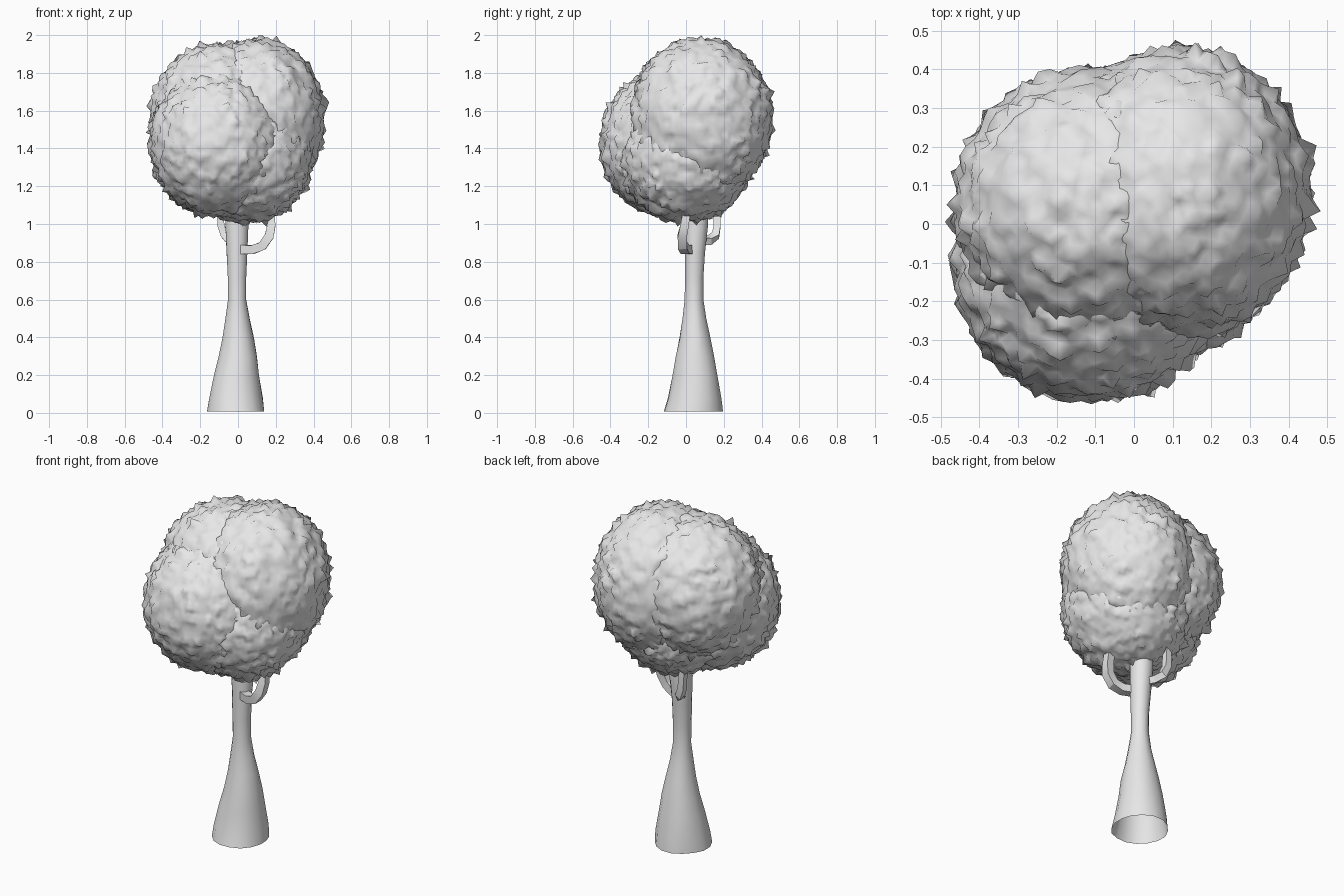
import bpy, bmesh, math
from mathutils import Vector, noise

cube = bpy.data.objects.get("Cube")
if cube:
    bpy.data.objects.remove(cube, do_unlink=True)

GREY = (0.8, 0.8, 0.8, 1.0)
mat = bpy.data.materials.new("pale grey")
mat.use_nodes = True
mat.diffuse_color = GREY
mat.node_tree.nodes["Principled BSDF"].inputs["Base Color"].default_value = GREY


def finish(name, bm, sharp_angle):
    """Turn a bmesh into a shaded object with the shared material."""
    bmesh.ops.recalc_face_normals(bm, faces=bm.faces)
    mesh = bpy.data.meshes.new(name)
    bm.to_mesh(mesh)
    bm.free()
    mesh.materials.append(mat)
    obj = bpy.data.objects.new(name, mesh)
    bpy.context.collection.objects.link(obj)
    bpy.ops.object.select_all(action='DESELECT')
    obj.select_set(True)
    bpy.context.view_layer.objects.active = obj
    bpy.ops.object.shade_smooth_by_angle(angle=math.radians(sharp_angle))
    return obj


def tube(name, path, sides, sharp_angle, level=False, wobble=0.0):
    """Loft open rings along (x, y, z, radius) points; level keeps rings flat."""
    bm = bmesh.new()
    points = [Vector(p[:3]) for p in path]
    rings = []
    for i, p in enumerate(points):
        ahead, behind = points[min(i + 1, len(path) - 1)], points[max(i - 1, 0)]
        axis = Vector((0, 0, 1)) if level else (ahead - behind).normalized()
        u = axis.cross(Vector((0, 1, 0))).normalized()
        v = axis.cross(u)
        ring = []
        for k in range(sides):
            a = math.tau * (k + 0.5) / sides
            d = u * math.cos(a) + v * math.sin(a)
            r = path[i][3] * (1 + wobble * noise.noise(d * 1.5 + p * 5))
            ring.append(bm.verts.new(p + d * r))
        rings.append(ring)
    for low, high in zip(rings, rings[1:]):
        for k in range(sides):
            n = (k + 1) % sides
            bm.faces.new((low[k], low[n], high[n], high[k]))
    return finish(name, bm, sharp_angle)


def foliage(name, centre, radii):
    """Leafy ball: stretched icosphere roughened with soft lumps and short spikes."""
    bm = bmesh.new()
    bmesh.ops.create_icosphere(bm, subdivisions=5, radius=1)
    c, size = Vector(centre), Vector(radii)
    for vert in bm.verts:
        d = vert.co.normalized()
        lumps = noise.noise(d * 4 + c * 9) * 0.01
        spikes = noise.noise(d * 13 + c * 7)
        spikes = 0.024 * spikes + 0.035 * max(spikes, 0) ** 2
        vert.co = c + d * size + d * (lumps + spikes)
    return finish(name, bm, 180)


# Flared trunk, hollow at the base
tube("trunk", [(-0.008, 0.038, 0.008, 0.156), (-0.006, 0.043, 0.08, 0.144),
               (-0.006, 0.048, 0.2, 0.121), (-0.002, 0.048, 0.3, 0.103),
               (0.0, 0.047, 0.4, 0.082), (-0.002, 0.045, 0.5, 0.063),
               (-0.005, 0.043, 0.6, 0.049), (-0.006, 0.043, 0.72, 0.05),
               (-0.007, 0.047, 0.85, 0.055), (-0.007, 0.055, 1.0, 0.063),
               (-0.007, 0.055, 1.15, 0.06)], 16, 50, level=True, wobble=0.08)

# Two upturned side branches
tube("left_branch", [(0.01, 0.025, 0.865, 0.033), (0.08, -0.005, 0.865, 0.033),
                     (0.13, -0.018, 0.885, 0.034), (0.165, -0.02, 0.935, 0.034),
                     (0.176, -0.008, 0.99, 0.031), (0.172, 0.01, 1.1, 0.028)], 4, 30)
tube("right_branch", [(-0.02, 0.06, 0.912, 0.028), (-0.045, 0.125, 0.915, 0.028),
                      (-0.07, 0.157, 0.94, 0.028), (-0.09, 0.165, 0.99, 0.026),
                      (-0.098, 0.163, 1.12, 0.023)], 4, 30)

# Four overlapping foliage balls
foliage("foliage_upper_left", (0.11, 0.08, 1.555), (0.345, 0.375, 0.427))
foliage("foliage_upper_right", (-0.1, 0.05, 1.565), (0.363, 0.352, 0.388))
foliage("foliage_front", (-0.11, -0.11, 1.425), (0.355, 0.345, 0.38))
foliage("foliage_lower", (0.048, 0.0, 1.36), (0.35, 0.35, 0.35))
